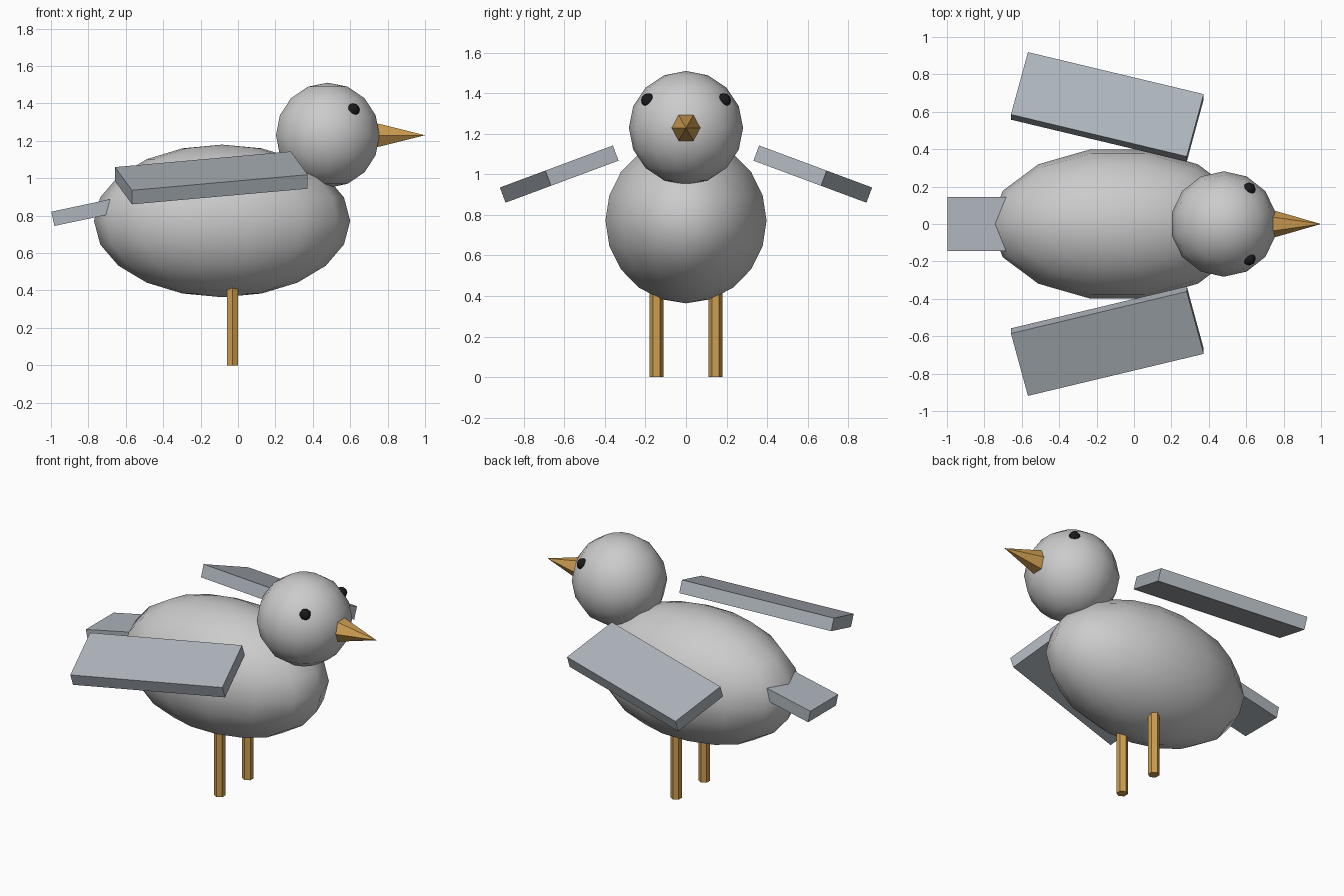
import bpy
from math import radians, pi
from mathutils import Matrix, Vector

if "Cube" in bpy.data.objects:
    bpy.data.objects.remove(bpy.data.objects["Cube"])


def material(name, rgb):
    m = bpy.data.materials.new(name)
    m.diffuse_color = (*rgb, 1)
    m.use_nodes = True
    m.node_tree.nodes["Principled BSDF"].inputs["Base Color"].default_value = m.diffuse_color
    return m


ORANGE = material("orange", (0.62, 0.34, 0.08))
BLACK = material("black", (0.01, 0.01, 0.012))
SLATE = material("slate", (0.42, 0.46, 0.50))


def finish(name, mat=None, smooth=False):
    ob = bpy.context.object
    ob.name = name
    if mat:
        ob.data.materials.append(mat)
    if smooth:
        bpy.ops.object.shade_smooth()
    return ob


def ball(name, loc, radii, segs, rings, turn=0.0, mat=None):
    bpy.ops.mesh.primitive_uv_sphere_add(segments=segs, ring_count=rings, radius=1)
    ob = finish(name, mat, True)
    ob.data.transform(Matrix.Rotation(turn, 4, 'Z'))
    ob.data.transform(Matrix.Diagonal((*radii, 1)))
    ob.location = loc
    return ob


def box(name, loc, size, rot, mat):
    bpy.ops.mesh.primitive_cube_add(size=1)
    ob = finish(name, mat)
    ob.data.transform(Matrix.Diagonal((*size, 1)))
    ob.matrix_world = Matrix.Translation(loc) @ rot
    return ob


# Body and head
ball("body", (-0.085, 0, 0.772), (0.685, 0.408, 0.408), 14, 10, pi / 2)
ball("head", (0.48, 0, 1.23), (0.284, 0.282, 0.281), 14, 8)

# Beak: six-sided cone pointing forward along x
bpy.ops.mesh.primitive_cone_add(vertices=6, radius1=0.076, radius2=0, depth=0.265,
                                location=(0.8675, 0, 1.23), rotation=(0, pi / 2, 0))
finish("beak", ORANGE)

# Tail: tilted slab sunk into the body
tilt = Matrix.Rotation(radians(-12), 4, 'Y')
tail_len = 0.42
tail_end = Vector((-0.99, 0, 0.783))
box("tail", tail_end + tilt @ Vector((tail_len / 2, 0, 0)),
    (tail_len, 0.287, 0.078), tilt, SLATE)

# Paired parts
for side, s in (("left", 1), ("right", -1)):
    rot = Matrix.Rotation(radians(-20.4 * s), 4, 'X') @ Matrix.Rotation(radians(-14.3 * s), 4, 'Z')
    box(side + "_wing", (-0.1425, 0.626 * s, 1.002), (0.97, 0.367, 0.08), rot, SLATE)
    ball(side + "_eye", (0.616, 0.187 * s, 1.366), (0.035, 0.035, 0.035), 8, 6, 0, BLACK)
    bpy.ops.mesh.primitive_cylinder_add(vertices=6, radius=0.034, depth=0.44,
                                        location=(-0.03, 0.145 * s, 0.22))
    finish(side + "_leg", ORANGE)
